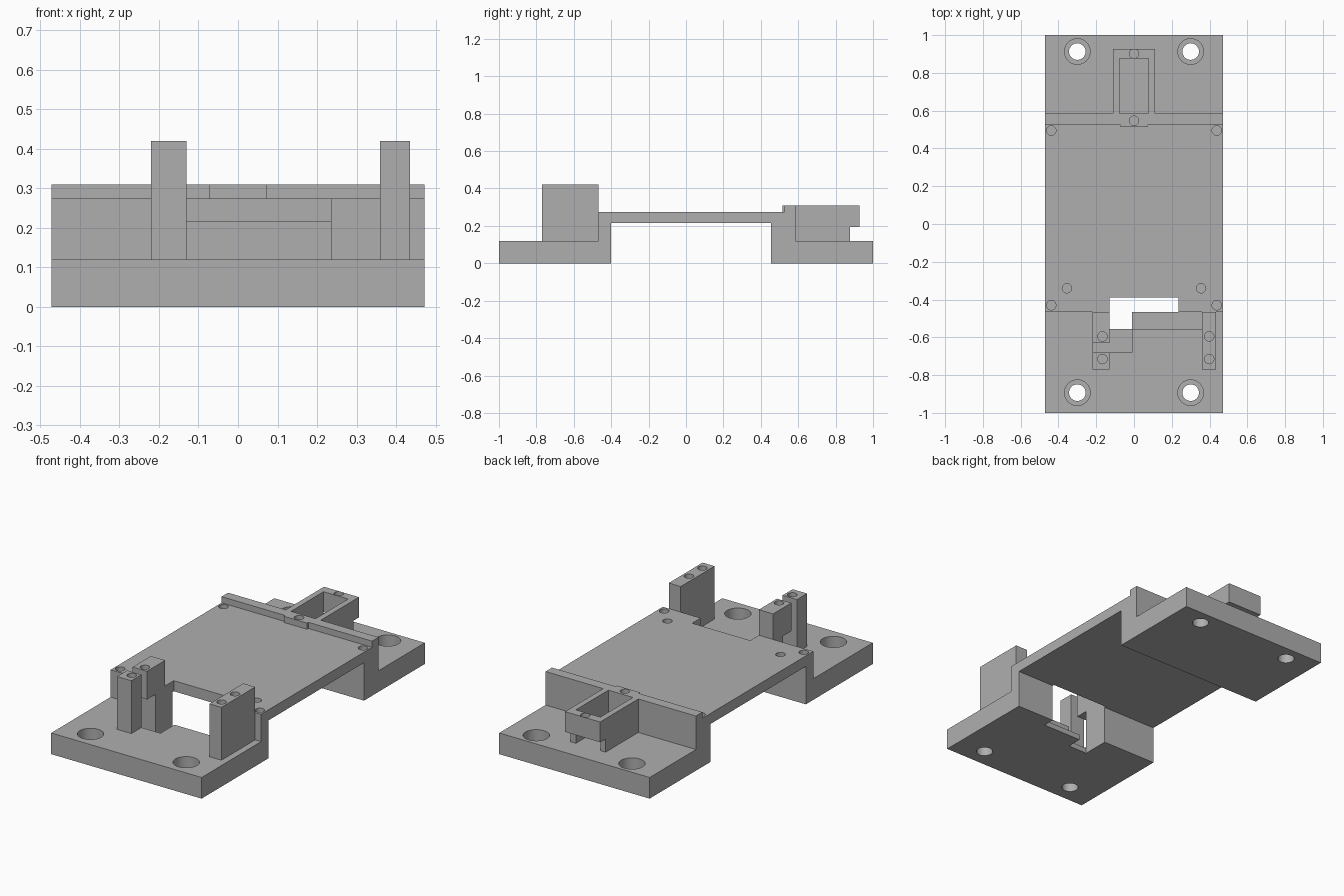
import bpy, bmesh, math
from mathutils import Matrix, Vector

if "Cube" in bpy.data.objects:
    bpy.data.objects.remove(bpy.data.objects["Cube"], do_unlink=True)

grey = bpy.data.materials.new("plain grey")
grey.use_nodes = True
grey.diffuse_color = (0.43, 0.43, 0.43, 1)
grey.node_tree.nodes["Principled BSDF"].inputs["Base Color"].default_value = (0.43, 0.43, 0.43, 1)


def add_object(name, bm):
    bmesh.ops.recalc_face_normals(bm, faces=bm.faces)
    mesh = bpy.data.meshes.new(name)
    bm.to_mesh(mesh)
    bm.free()
    mesh.materials.append(grey)
    obj = bpy.data.objects.new(name, mesh)
    bpy.context.collection.objects.link(obj)
    return obj


def box(name, x, y, z):
    bm = bmesh.new()
    centre = Vector((sum(x), sum(y), sum(z))) / 2
    size = (x[1] - x[0], y[1] - y[0], z[1] - z[0], 1)
    bmesh.ops.create_cube(bm, size=1, matrix=Matrix.Translation(centre) @ Matrix.Diagonal(size))
    return add_object(name, bm)


def rod(name, x, y, radius, z):
    bm = bmesh.new()
    bmesh.ops.create_cone(bm, cap_ends=True, segments=32, radius1=radius, radius2=radius,
                          depth=z[1] - z[0], matrix=Matrix.Translation((x, y, sum(z) / 2)))
    return add_object(name, bm)


def cut(obj, *cutters):
    bpy.context.view_layer.objects.active = obj
    for cutter in cutters:
        cutter.hide_render = True
        mod = obj.modifiers.new("cut", 'BOOLEAN')
        mod.operation, mod.solver, mod.object = 'DIFFERENCE', 'EXACT', cutter
        bpy.ops.object.modifier_apply(modifier=mod.name)
        bpy.data.objects.remove(cutter, do_unlink=True)


def pin_holes(obj, points, top, radius=0.025, depth=0.045):
    cut(obj, *[rod("pin_cutter", x, y, radius, (top - depth, top + 0.05)) for x, y in points])


W, BASE, DECK, RIDGE, POST = 0.472, 0.12, 0.275, 0.31, 0.42

# Bridge-shaped body: two feet joined by a raised deck, with a ridge at the back
profile = [(-1, 0), (-0.4, 0), (-0.4, 0.215), (0.455, 0.215), (0.455, 0), (1, 0), (1, BASE),
           (0.585, BASE), (0.585, RIDGE), (0.527, RIDGE), (0.527, DECK), (-0.467, DECK),
           (-0.467, BASE), (-1, BASE)]
bm = bmesh.new()
face = bm.faces.new([bm.verts.new((-W, y, z)) for y, z in profile])
side = bmesh.ops.extrude_face_region(bm, geom=[face])["geom"]
bmesh.ops.translate(bm, verts=[v for v in side if isinstance(v, bmesh.types.BMVert)], vec=(2 * W, 0, 0))
body = add_object("mounting_plate", bm)

# Recesses and through opening at the front of the deck
cut(body,
    box("deck_notch", (-0.13, 0.235), (-0.467, -0.39), (-0.1, 0.5)),
    box("through_opening", (-0.13, -0.01), (-0.555, -0.45), (-0.1, 0.2)),
    box("long_recess", (-0.13, 0.36), (-0.555, -0.467), (0.03, 0.2)),
    box("side_recess", (-0.22, -0.01), (-0.68, -0.555), (0.03, 0.2)))

# Counterbored screw holes in the feet
for x in (-0.3, 0.3):
    for y in (-0.893, 0.913):
        cut(body, rod("screw_cutter", x, y, 0.044, (-0.1, 0.2)),
            rod("head_cutter", x, y, 0.068, (0.05, 0.2)))

# Pin holes in the deck
pin_holes(body, [(s * x, y) for s in (-1, 1)
                 for x, y in ((0.438, 0.495), (0.438, -0.43), (0.355, -0.34))], DECK)

# Front posts
right_post = box("right_post", (-0.22, -0.13), (-0.77, -0.467), (BASE, POST))
cut(right_post,
    box("cable_slot", (-0.3, 0), (-0.68, -0.63), (0, 0.6)),
    box("cable_window", (-0.3, 0), (-0.68, -0.555), (0, 0.26)))
left_post = box("left_post", (0.36, 0.435), (-0.77, -0.467), (BASE, POST))
pin_holes(right_post, [(-0.167, -0.595), (-0.167, -0.715)], POST)
pin_holes(left_post, [(0.398, -0.595), (0.398, -0.715)], POST)

# Open holder behind the ridge
holder = box("rear_holder", (-0.11, 0.11), (0.585, 0.927), (BASE, RIDGE))
cut(holder,
    box("holder_well", (-0.077, 0.077), (0.5, 0.877), (0, 0.5)),
    box("holder_undercut", (-0.2, 0.2), (0.877, 1), (0, 0.195)))
pin_holes(holder, [(0, 0.902)], RIDGE)

# Small tab on the ridge, with a pin hole running through both
tab = box("ridge_tab", (-0.073, 0.073), (0.515, 0.527), (DECK, RIDGE))
for part in (body, tab):
    pin_holes(part, [(0, 0.547)], RIDGE)

# Sharp edges with smooth hole walls
for obj in (body, right_post, left_post, holder, tab):
    bpy.ops.object.select_all(action='DESELECT')
    obj.select_set(True)
    bpy.context.view_layer.objects.active = obj
    bpy.ops.object.shade_smooth_by_angle(angle=math.radians(30))
